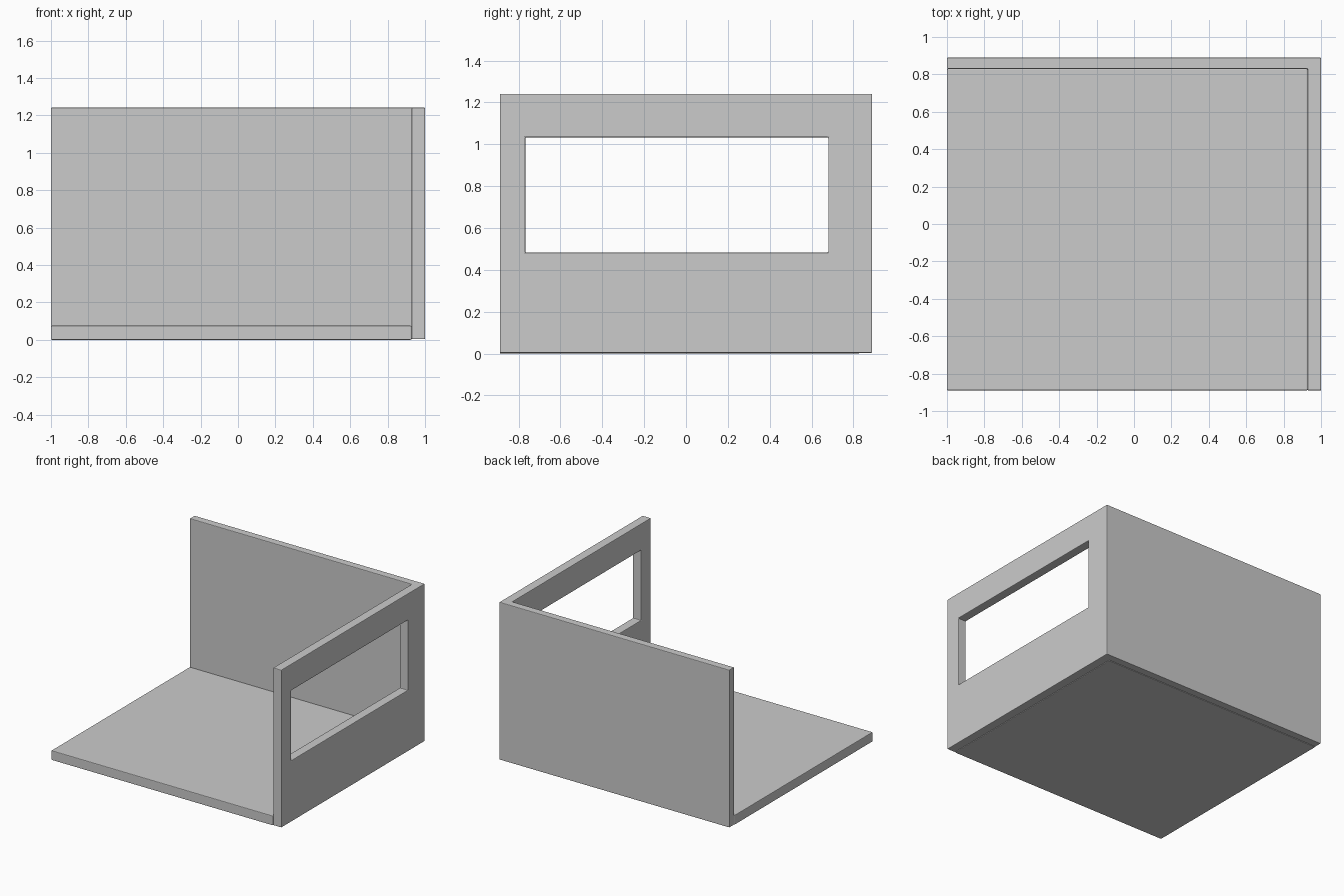
import bpy, bmesh

if "Cube" in bpy.data.objects:
    bpy.data.objects.remove(bpy.data.objects["Cube"])


def prism(name, outline, z0, z1):
    """Extrude a flat outline in x, y from z0 up to z1."""
    bm = bmesh.new()
    face = bm.faces.new([bm.verts.new((x, y, z0)) for x, y in outline])
    top = bmesh.ops.extrude_face_region(bm, geom=[face])
    verts = [v for v in top["geom"] if isinstance(v, bmesh.types.BMVert)]
    bmesh.ops.translate(bm, verts=verts, vec=(0, 0, z1 - z0))
    bmesh.ops.recalc_face_normals(bm, faces=bm.faces)
    mesh = bpy.data.meshes.new(name)
    bm.to_mesh(mesh)
    bm.free()
    obj = bpy.data.objects.new(name, mesh)
    bpy.context.collection.objects.link(obj)
    return obj


def rect(x0, x1, y0, y1):
    return [(x0, y0), (x1, y0), (x1, y1), (x0, y1)]


def soften(obj, width=0.005):
    mod = obj.modifiers.new("soft_edges", "BEVEL")
    mod.width = width
    mod.segments = 2
    mod.limit_method = "ANGLE"


INNER_X, INNER_Y, HALF_Y = 0.928, 0.83, 0.89

# Floor slab
floor = prism("floor", rect(-1, INNER_X, -HALF_Y, INNER_Y), 0, 0.075)
soften(floor)

# Back and right walls as one L-shaped piece
walls = prism("walls", [(-1, INNER_Y), (INNER_X, INNER_Y), (INNER_X, -HALF_Y),
                        (1, -HALF_Y), (1, HALF_Y), (-1, HALF_Y)], 0.003, 1.241)

# Window opening in the right wall
cutter = prism("window_cutter", rect(0.85, 1.1, -0.768, 0.68), 0.483, 1.033)
cutter.hide_render = True
cutter.hide_set(True)
cut = walls.modifiers.new("window", "BOOLEAN")
cut.operation = "DIFFERENCE"
cut.solver = "EXACT"
cut.object = cutter
soften(walls)
